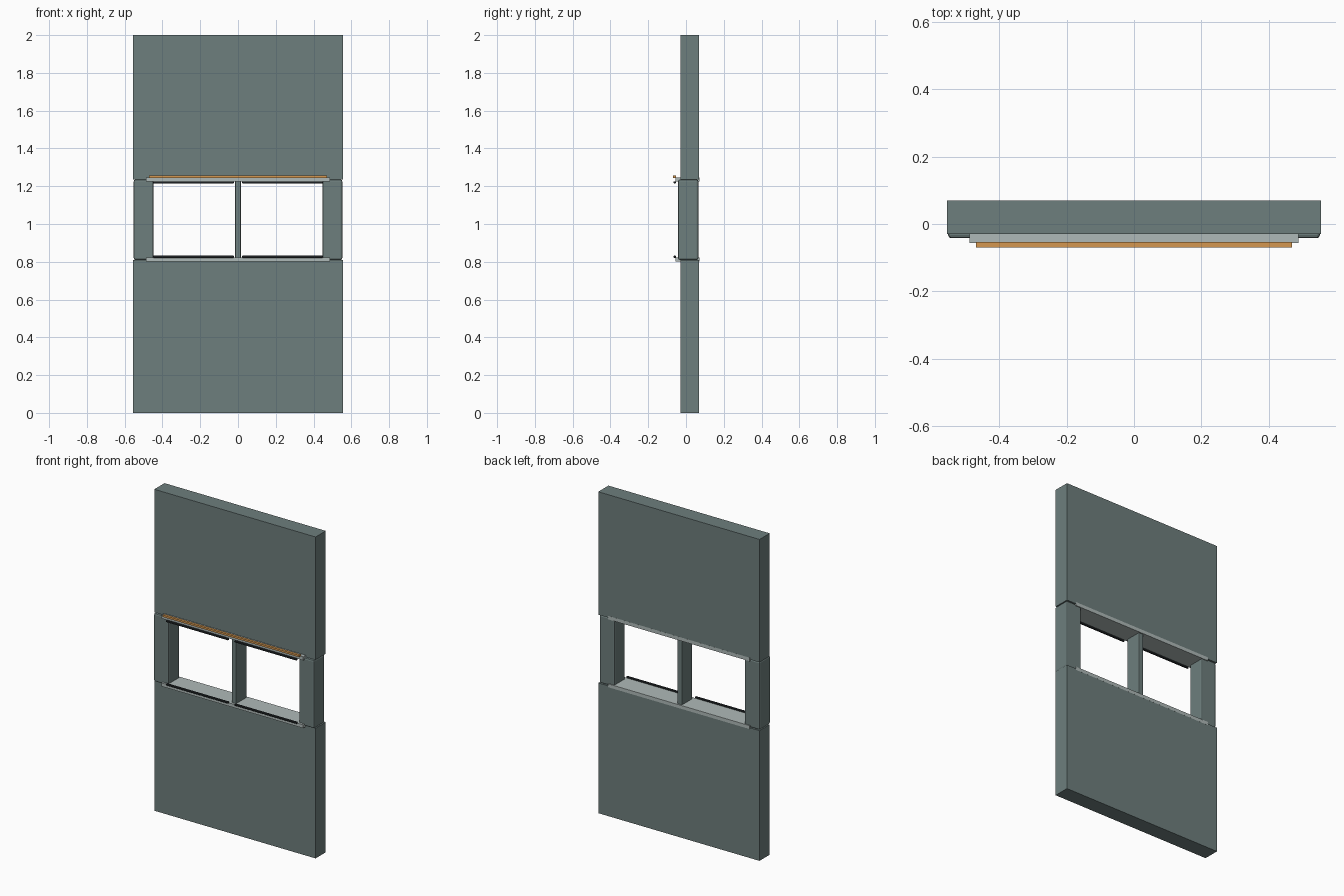
import bpy, bmesh

if "Cube" in bpy.data.objects:
    bpy.data.objects.remove(bpy.data.objects["Cube"])


def material(name, rgb):
    m = bpy.data.materials.new(name)
    m.diffuse_color = (*rgb, 1)
    m.use_nodes = True
    m.node_tree.nodes["Principled BSDF"].inputs["Base Color"].default_value = m.diffuse_color
    return m


SLATE = material("slate grey green", (0.155, 0.21, 0.205))
PALE = material("pale grey trim", (0.43, 0.49, 0.48))
DARK = material("dark seal", (0.02, 0.025, 0.028))
AMBER = material("amber strip", (0.66, 0.31, 0.08))


def box(name, x, y, z, mat, bevel=0.0, segments=2):
    """Box from (min, max) ranges, with optional rounded edges."""
    bm = bmesh.new()
    bmesh.ops.create_cube(bm, size=1)
    for v in bm.verts:
        for i, (lo, hi) in enumerate((x, y, z)):
            v.co[i] = lo if v.co[i] < 0 else hi
    if bevel:
        bmesh.ops.bevel(bm, geom=bm.edges[:], offset=bevel, segments=segments,
                        profile=0.5, affect='EDGES')
    me = bpy.data.meshes.new(name)
    bm.to_mesh(me)
    bm.free()
    me.materials.append(mat)
    ob = bpy.data.objects.new(name, me)
    bpy.context.collection.objects.link(ob)
    return ob


# Solid wall panels below and above the window
box("lower_wall", (-0.555, 0.555), (-0.03, 0.07), (0, 0.81), SLATE)
box("upper_wall", (-0.555, 0.555), (-0.03, 0.07), (1.235, 2), SLATE)

# Side posts, slightly proud of the wall at the front
for side, x in (("left", (-0.552, -0.447)), ("right", (0.447, 0.552))):
    box(side + "_post", x, (-0.042, 0.065), (0.81, 1.235), SLATE, 0.009)

# Central mullion
box("mullion", (-0.016, 0.016), (-0.042, 0.062), (0.815, 1.232), SLATE, 0.005)

# Pale sill and header through the full depth
box("sill", (-0.488, 0.488), (-0.056, 0.0703), (0.802, 0.823), PALE)
box("header", (-0.488, 0.488), (-0.056, 0.0703), (1.224, 1.246), PALE)

# Amber strip along the header
box("amber_strip", (-0.47, 0.47), (-0.07, -0.054), (1.244, 1.256), AMBER)

# Dark seals at the bottom and top of each pane opening
for side, x in (("left", (-0.45, -0.022)), ("right", (0.022, 0.45))):
    box(side + "_lower_seal", x, (-0.066, -0.054), (0.821, 0.832), DARK, 0.002, 1)
    box(side + "_upper_seal", x, (-0.066, -0.054), (1.215, 1.226), DARK, 0.002, 1)
